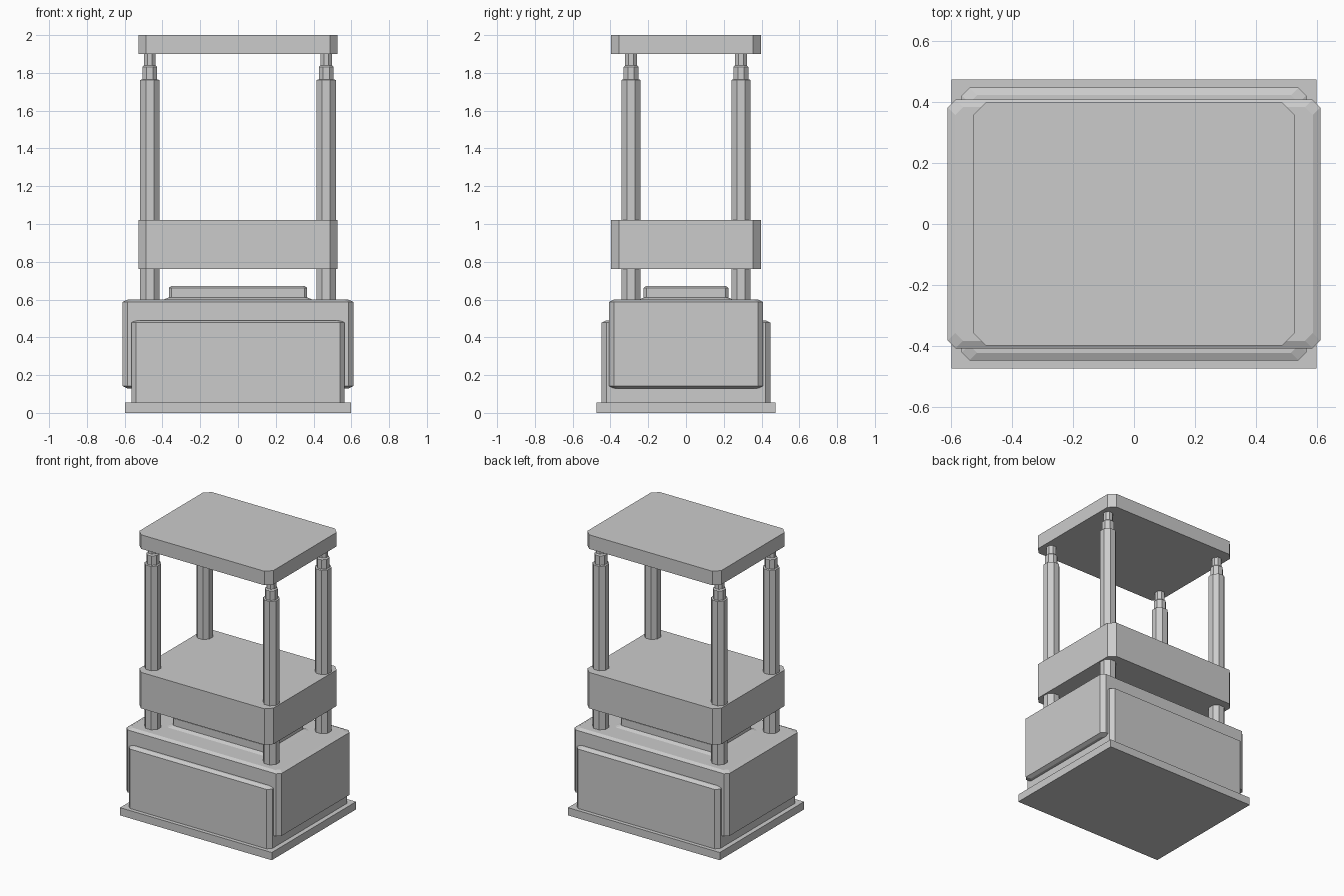
import bpy
import bmesh
import math

if "Cube" in bpy.data.objects:
    bpy.data.objects.remove(bpy.data.objects["Cube"])

steel = bpy.data.materials.new("plain_grey")
steel.diffuse_color = (0.6, 0.6, 0.6, 1)
steel.use_nodes = True
steel.node_tree.nodes["Principled BSDF"].inputs["Base Color"].default_value = steel.diffuse_color


def loft(name, rings):
    """Stack rings of (x, y, z) points into one closed solid."""
    bm = bmesh.new()
    loops = [[bm.verts.new(p) for p in ring] for ring in rings]
    for a, b in zip(loops, loops[1:]):
        n = len(a)
        for i in range(n):
            j = (i + 1) % n
            bm.faces.new((a[i], a[j], b[j], b[i]))
    bm.faces.new(loops[0][::-1])
    bm.faces.new(loops[-1])
    bmesh.ops.recalc_face_normals(bm, faces=bm.faces)
    mesh = bpy.data.meshes.new(name)
    bm.to_mesh(mesh)
    bm.free()
    mesh.materials.append(steel)
    obj = bpy.data.objects.new(name, mesh)
    bpy.context.collection.objects.link(obj)
    return obj


def cut_rect(hx, hy, z, cut):
    """Rectangle with its four corners cut off."""
    return [(hx, -hy + cut, z), (hx, hy - cut, z), (hx - cut, hy, z), (-hx + cut, hy, z),
            (-hx, hy - cut, z), (-hx, -hy + cut, z), (-hx + cut, -hy, z), (hx - cut, -hy, z)]


def block(name, hx, hy, levels, cut):
    """Levels are (z, inset) pairs from bottom to top."""
    return loft(name, [cut_rect(hx - i, hy - i, z, cut) for z, i in levels])


def octagon(cx, cy, z, apothem):
    r = apothem / math.cos(math.pi / 8)
    return [(cx + r * math.cos(math.pi / 8 + k * math.pi / 4),
             cy + r * math.sin(math.pi / 8 + k * math.pi / 4), z) for k in range(8)]


# Floor plate with square corners
loft("floor_plate", [[(x, y, z) for x, y in
                      ((0.598, -0.474), (0.598, 0.474), (-0.598, 0.474), (-0.598, -0.474))]
                     for z in (0, 0.055)])

# Lower housing: a tall inner box crossed by a wider outer box
block("inner_housing", 0.565, 0.447, [(0.055, 0), (0.478, 0), (0.49, 0.025)], 0.026)
block("outer_housing", 0.611, 0.408,
      [(0.13, 0.025), (0.142, 0), (0.587, 0), (0.599, 0.025)], 0.026)

# Raised bed with a low sloping foot
block("bed_foot", 0.395, 0.25, [(0.59, 0), (0.599, 0), (0.612, 0.03)], 0.02)
block("bed", 0.366, 0.224, [(0.6, 0), (0.662, 0), (0.672, 0.014)], 0.014)

# Moving slab and top slab
block("moving_slab", 0.528, 0.398, [(0.763, 0), (1.02, 0)], 0.042)
block("top_slab", 0.528, 0.398, [(1.9, 0), (2.0, 0)], 0.042)

# Four stepped guide columns
steps = [(0.59, 0.051), (1.763, 0.051), (1.765, 0.039), (1.832, 0.039),
         (1.84, 0.031), (1.905, 0.031)]
for sx, side in ((-1, "left"), (1, "right")):
    for sy, end in ((-1, "front"), (1, "back")):
        loft(f"{end}_{side}_column",
             [octagon(sx * 0.467, sy * 0.291, z, a) for z, a in steps])
